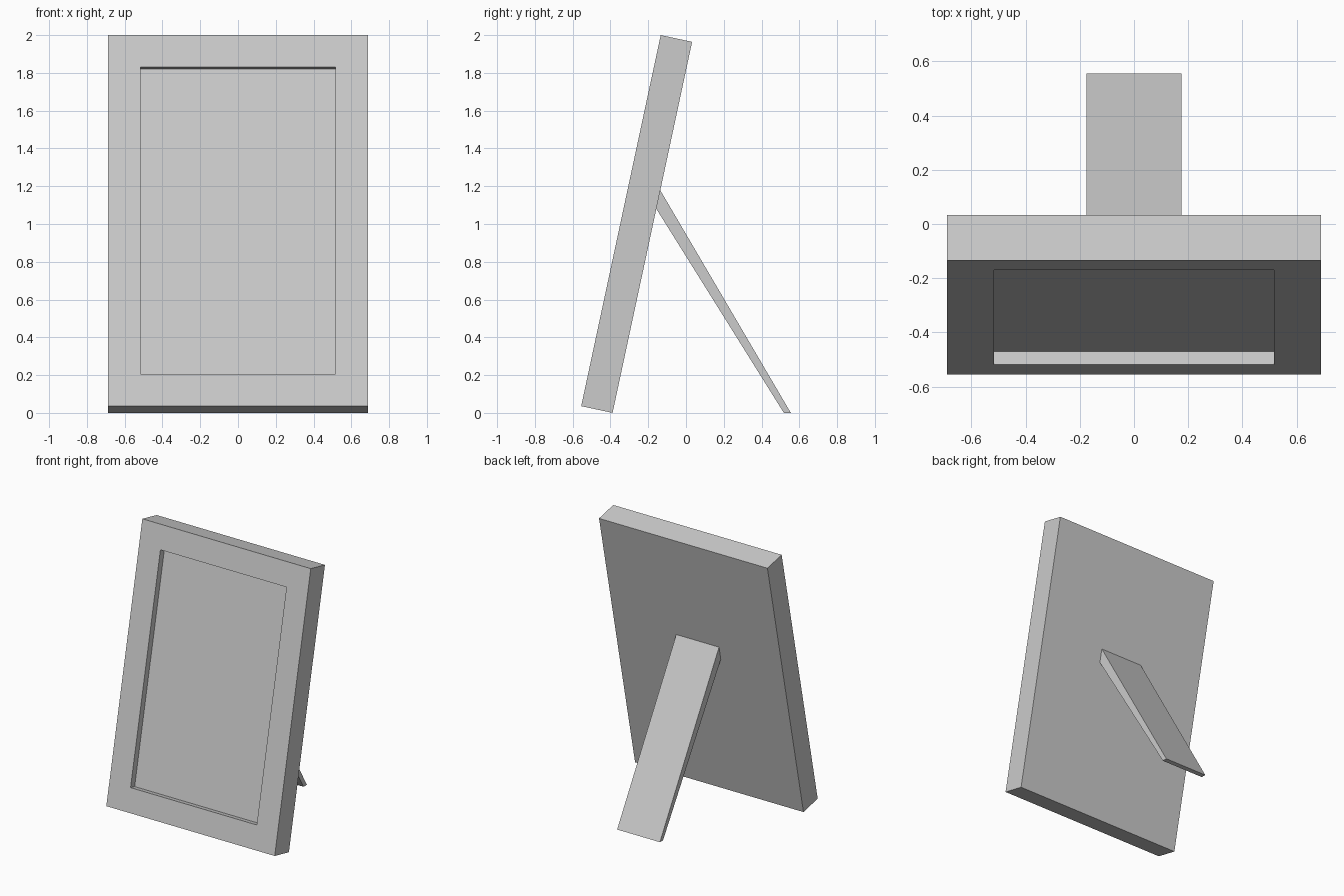
import bpy, bmesh, math
from mathutils import Matrix, Vector

if "Cube" in bpy.data.objects:
    bpy.data.objects.remove(bpy.data.objects["Cube"], do_unlink=True)

TILT = math.radians(12.1)
WIDTH, HEIGHT, DEPTH = 1.378, 2.009, 0.17
BORDER, RECESS = 0.173, 0.049
LEG_HALF = 0.175

grey = bpy.data.materials.new("light grey")
grey.use_nodes = True
colour = (0.6, 0.6, 0.6, 1)
grey.diffuse_color = colour
grey.node_tree.nodes["Principled BSDF"].inputs["Base Color"].default_value = colour


def add_object(name, bm):
    bmesh.ops.recalc_face_normals(bm, faces=bm.faces)
    mesh = bpy.data.meshes.new(name)
    bm.to_mesh(mesh)
    bm.free()
    mesh.materials.append(grey)
    obj = bpy.data.objects.new(name, mesh)
    bpy.context.collection.objects.link(obj)
    return obj


# Leaning frame: a slab with its front face inset and pushed back
bm = bmesh.new()
bmesh.ops.create_cube(bm, size=1)
bmesh.ops.scale(bm, vec=(WIDTH, DEPTH, HEIGHT), verts=bm.verts)
bmesh.ops.translate(bm, vec=(0, DEPTH / 2, HEIGHT / 2), verts=bm.verts)
bm.normal_update()
front = min(bm.faces, key=lambda f: f.calc_center_median().y)
bmesh.ops.inset_region(bm, faces=[front], thickness=BORDER, use_even_offset=True)
panel = bmesh.ops.extrude_face_region(bm, geom=[front])["geom"]
bmesh.ops.translate(bm, vec=(0, RECESS, 0),
                    verts=[v for v in panel if isinstance(v, bmesh.types.BMVert)])
if front.is_valid:
    bmesh.ops.delete(bm, geom=[front], context="FACES_ONLY")
frame = add_object("picture_frame", bm)
frame.matrix_world = (Matrix.Translation((0, -0.555, DEPTH * math.sin(TILT)))
                      @ Matrix.Rotation(-TILT, 4, "X"))

# Back leg: a side profile extruded across its width
profile = [(-0.14, 1.185), (-0.16, 1.085), (0.518, 0), (0.555, 0)]
bm = bmesh.new()
side = bm.faces.new([bm.verts.new((-LEG_HALF, y, z)) for y, z in profile])
sweep = bmesh.ops.extrude_face_region(bm, geom=[side], use_keep_orig=True)["geom"]
bmesh.ops.translate(bm, vec=Vector((2 * LEG_HALF, 0, 0)),
                    verts=[v for v in sweep if isinstance(v, bmesh.types.BMVert)])
add_object("back_leg", bm)
